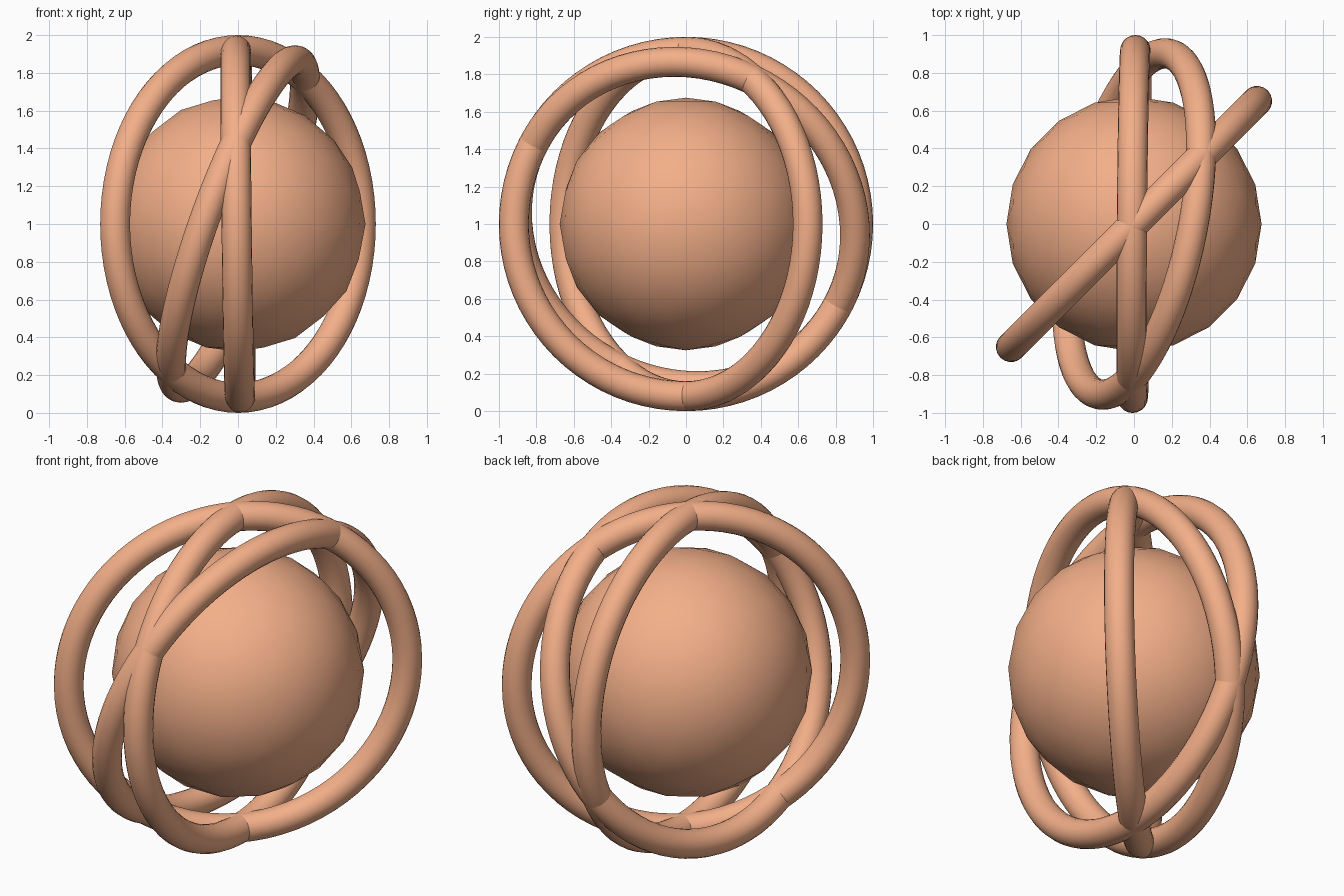
import bpy
from mathutils import Vector

if "Cube" in bpy.data.objects:
    bpy.data.objects.remove(bpy.data.objects["Cube"])

CENTRE = Vector((0, 0, 1))

# Copper-brown colour shared by all parts
copper = bpy.data.materials.new("copper")
copper.diffuse_color = (0.9, 0.43, 0.25, 1)
copper.use_nodes = True
copper.node_tree.nodes["Principled BSDF"].inputs["Base Color"].default_value = copper.diffuse_color


def finish(name):
    """Name, colour and smooth the active object."""
    ob = bpy.context.object
    ob.name = name
    ob.data.materials.append(copper)
    bpy.ops.object.shade_smooth()


def ring(name, normal):
    """Great-circle ring around the core, facing along normal."""
    rot = Vector(normal).to_track_quat('Z', 'Y').to_euler()
    bpy.ops.mesh.primitive_torus_add(location=CENTRE, rotation=rot,
                                     major_radius=0.92, minor_radius=0.08,
                                     major_segments=80, minor_segments=20)
    finish(name)


# Central core: smooth-shaded icosphere
bpy.ops.mesh.primitive_ico_sphere_add(subdivisions=3, radius=0.675, location=CENTRE)
finish("core_sphere")

# Orbit rings: side-facing, diagonal and tilted
ring("side_ring", (1, -0.008, 0.012))
ring("diagonal_ring", (1, -1, 0))
ring("tilted_ring", (-0.92, 0.19, 0.335))
